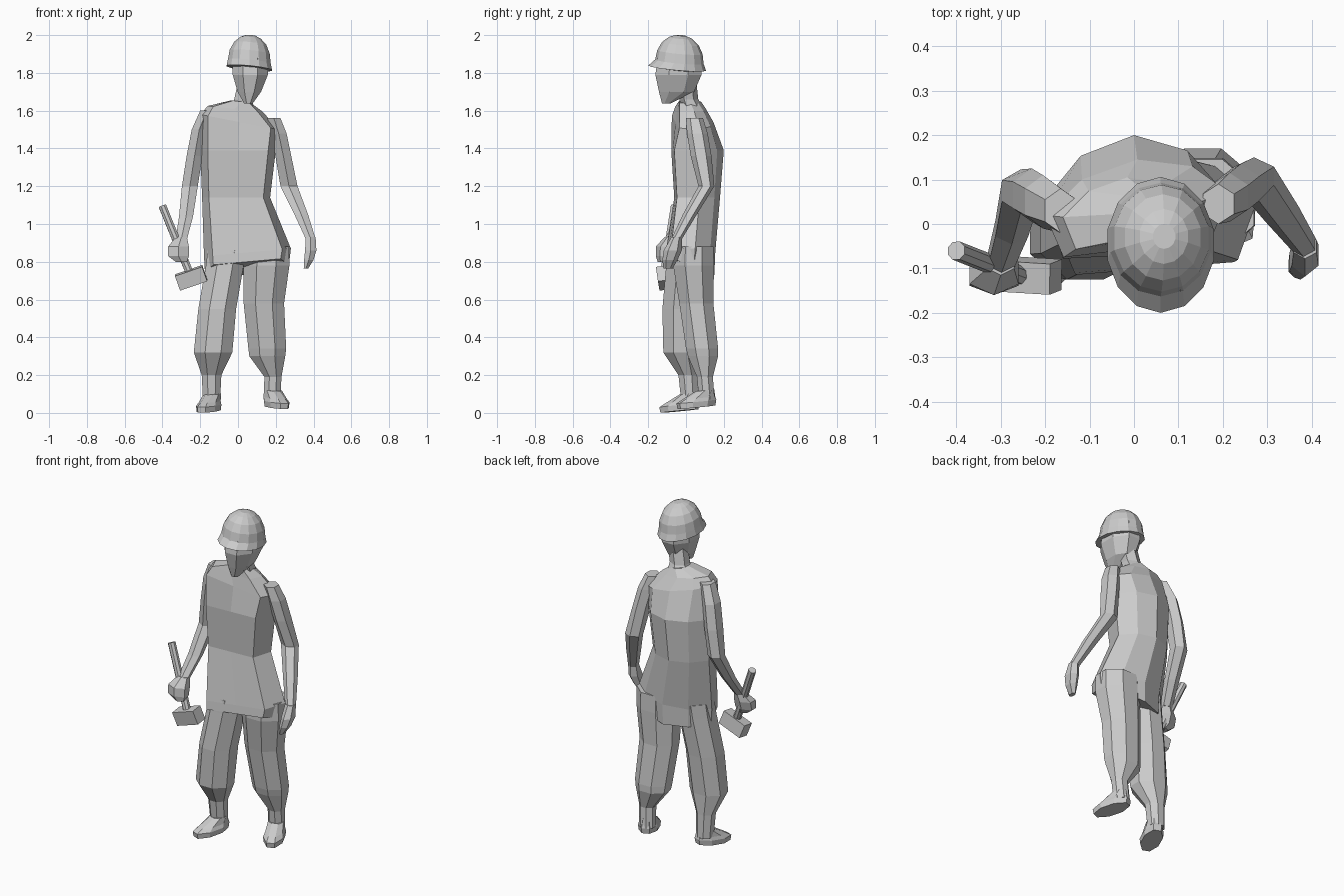
import bpy, bmesh, math
from mathutils import Vector


def skin(name, rings):
    """Join rings of points into a closed flat-faced surface."""
    bm = bmesh.new()
    loops = [[bm.verts.new(p) for p in ring] for ring in rings]
    for a, b in zip(loops, loops[1:]):
        for i in range(len(a)):
            j = (i + 1) % len(a)
            bm.faces.new((a[i], a[j], b[j], b[i]))
    bm.faces.new(loops[0][::-1])
    bm.faces.new(loops[-1])
    bmesh.ops.recalc_face_normals(bm, faces=bm.faces)
    mesh = bpy.data.meshes.new(name)
    bm.to_mesh(mesh)
    bm.free()
    ob = bpy.data.objects.new(name, mesh)
    bpy.context.collection.objects.link(ob)
    return ob


def loft(name, specs, n=8, sx=0, sy=0):
    """Rings given as (centre x, centre y, z, half width, half depth)."""
    unit = [(math.cos(2 * math.pi * (i + .5) / n), math.sin(2 * math.pi * (i + .5) / n)) for i in range(n)]
    mx, my = max(u[0] for u in unit), max(u[1] for u in unit)
    return skin(name, [[(x + u / mx * rx, y + v / my * ry, z + sx * u * rx + sy * v * ry)
                        for u, v in unit] for x, y, z, rx, ry in specs])


# shirt: broad flat front, peaked back, one shoulder lower
OUTLINE = [(-1, .5), (-.8, 0), (0, 0), (.8, 0), (1, .5), (.6, .85), (0, 1), (-.6, .85)]
# left x, right x, front y, back y, left z, right z, twist
SHIRT = [(-.175, .27, -.10, .15, .78, .82, .08),
         (-.18, .28, -.095, .155, .83, .87, .08),
         (-.19, .17, -.055, .18, 1.14, 1.14, .05),
         (-.2, .2, -.07, .2, 1.39, 1.39, .05),
         (-.2, .215, -.055, .145, 1.58, 1.5, .12),
         (-.16, .13, -.045, .105, 1.625, 1.595, .1),
         (-.035, .07, -.035, .08, 1.655, 1.64, 0)]
rings = []
for x0, x1, y0, y1, z0, z1, tw in SHIRT:
    ring = []
    for u, v in OUTLINE:
        x = (x0 + x1) / 2 + u * (x1 - x0) / 2
        drop = .07 * v if z0 < .8 else 0
        ring.append((x, y0 + v * (y1 - y0) + tw * (x - (x0 + x1) / 2),
                     z0 + (z1 - z0) * (u + 1) / 2 - drop))
    rings.append(ring)
skin("shirt", rings)

# baggy trouser legs gathered above the ankles
loft("right_leg", [(-.06, .0, .86, .10, .1), (-.07, -.005, .78, .10, .1),
                   (-.11, -.025, .55, .1, .1), (-.132, -.03, .32, .102, .09),
                   (-.14, .01, .2, .052, .05), (-.14, .02, .06, .045, .045)])
loft("left_leg", [(.15, .04, .88, .12, .105), (.15, .04, .78, .122, .108),
                  (.137, .055, .58, .107, .09), (.155, .085, .34, .1, .085),
                  (.155, .09, .3, .095, .08),
                  (.185, .1, .19, .045, .042), (.18, .11, .07, .045, .042)])

# splayed feet
for side, loc, turn in (("right", (-.155, -.035, .01), -.38), ("left", (.205, .055, .03), .4)):
    foot = loft(side + "_foot", [(0, 0, 0, .052, .1), (0, 0, .03, .055, .105),
                                 (0, .015, .05, .048, .085), (0, .05, .09, .043, .045)], sy=.1)
    foot.location = loc
    foot.rotation_euler.z = turn

# arms and hands
loft("right_arm", [(-.165, .03, 1.6, .035, .05), (-.205, .05, 1.5, .04, .06),
                   (-.23, .065, 1.36, .042, .06), (-.255, .075, 1.2, .042, .048),
                   (-.275, -.01, 1.04, .037, .036), (-.3, -.085, .92, .03, .03)], 6)
loft("right_hand", [(-.3, -.085, .93, .03, .03), (-.315, -.11, .88, .055, .05),
                    (-.315, -.118, .83, .055, .042), (-.3, -.12, .8, .03, .03)], 6)
loft("left_arm", [(.19, .045, 1.56, .035, .045), (.215, .06, 1.48, .042, .055),
                  (.24, .08, 1.36, .042, .055), (.27, .108, 1.2, .045, .042),
                  (.335, .02, 1.05, .036, .037), (.385, -.05, .92, .026, .028)], 6)
loft("left_hand", [(.385, -.05, .93, .026, .028), (.385, -.07, .86, .03, .048),
                   (.375, -.085, .81, .025, .04), (.36, -.095, .765, .012, .025)], 6)

# neck and head
loft("neck", [(.015, .04, 1.6, .065, .06), (.03, .015, 1.66, .05, .05),
              (.05, .005, 1.75, .05, .05)], 6)
loft("head", [(.055, -.105, 1.637, .022, .022), (.06, -.05, 1.7, .062, .093),
              (.065, -.04, 1.79, .093, .122), (.065, -.035, 1.88, .095, .115)], 8)

# hard hat with flared, tilted brim
loft("helmet", [(.06, -.03, 1.82, .1, .11), (.06, -.047, 1.825, .12, .153),
                (.06, -.035, 1.86, .113, .128), (.062, -.032, 1.91, .106, .12),
                (.065, -.03, 1.955, .085, .097), (.067, -.028, 1.985, .054, .062),
                (.068, -.028, 1.998, .025, .028)], 14, sx=-.1, sy=-.09)

# sledgehammer
top, low = Vector((-.4, -.06, 1.095)), Vector((-.26, -.115, .75))
axis = (top - low).normalized()
bpy.ops.mesh.primitive_cylinder_add(vertices=8, radius=.022, depth=(top - low).length,
                                    location=(top + low) / 2)
handle = bpy.context.object
handle.name = "hammer_handle"
handle.rotation_euler = axis.to_track_quat('Z', 'Y').to_euler()
bpy.ops.mesh.primitive_cube_add(size=1, location=(-.248, -.115, .715))
block = bpy.context.object
block.name = "hammer_head"
block.scale = (.152, .07, .082)
block.rotation_euler = (.15, -.33, -.06)
